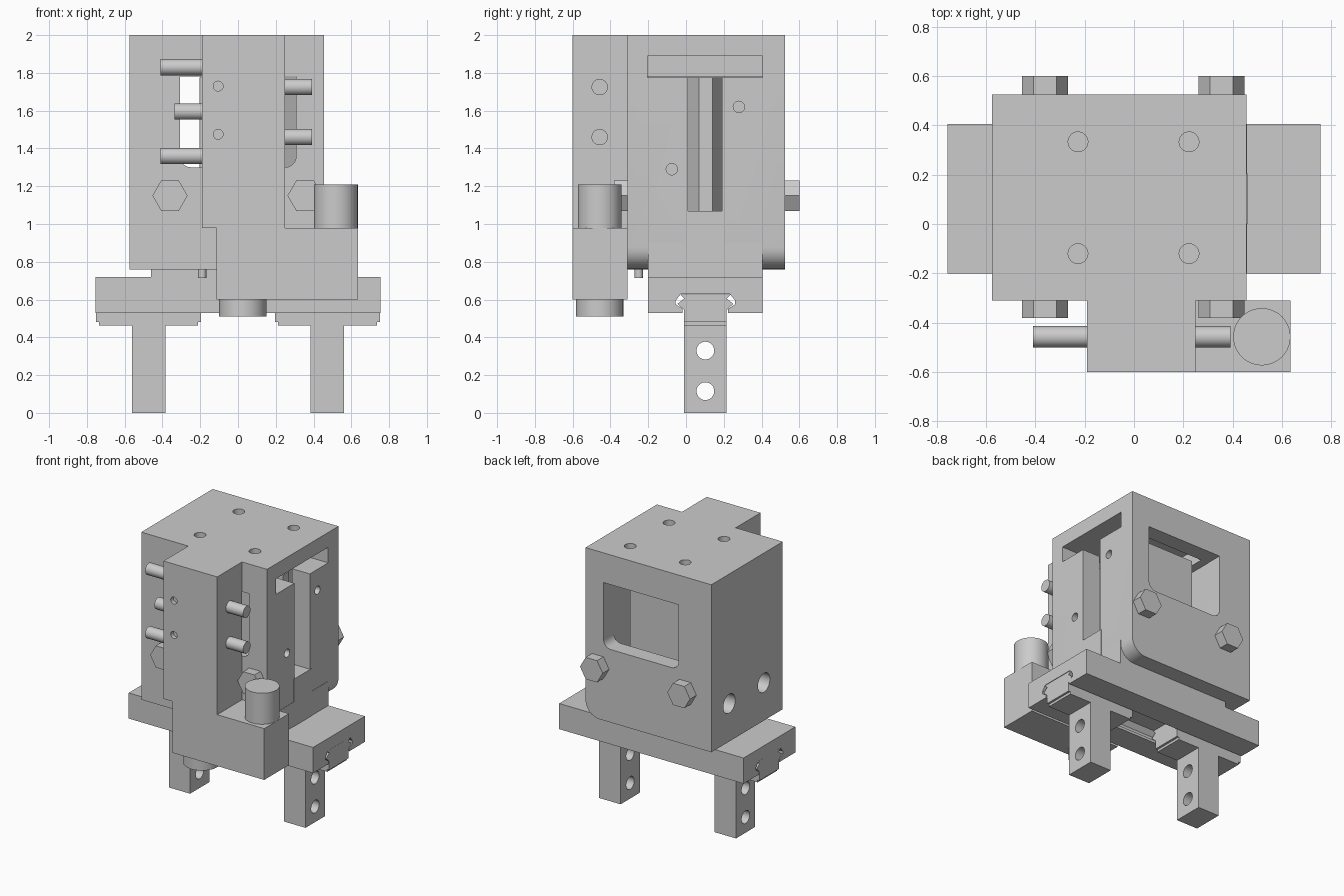
import bpy, bmesh
from math import cos, sin, pi, radians
from mathutils import Vector

if "Cube" in bpy.data.objects:
    bpy.data.objects.remove(bpy.data.objects["Cube"])


def prism(name, pts, lo, hi, axis):
    """Extrude a 2D outline along an axis. Outline axes: x->(y,z), y->(x,z), z->(x,y)."""
    def place(a, b, t):
        return {'x': (t, a, b), 'y': (a, t, b), 'z': (a, b, t)}[axis]
    bm = bmesh.new()
    low = [bm.verts.new(place(a, b, lo)) for a, b in pts]
    top = [bm.verts.new(place(a, b, hi)) for a, b in pts]
    bm.faces.new(low)
    bm.faces.new(top)
    n = len(pts)
    for i in range(n):
        j = (i + 1) % n
        bm.faces.new((low[i], low[j], top[j], top[i]))
    bmesh.ops.recalc_face_normals(bm, faces=bm.faces[:])
    me = bpy.data.meshes.new(name)
    bm.to_mesh(me)
    bm.free()
    ob = bpy.data.objects.new(name, me)
    bpy.context.collection.objects.link(ob)
    return ob


def box(name, x, y, z):
    return prism(name, [(x[0], y[0]), (x[1], y[0]), (x[1], y[1]), (x[0], y[1])], *z, 'z')


def arc(cx, cy, r, a0, a1, n=8):
    return [(cx + r * cos(radians(a0 + (a1 - a0) * i / n)),
             cy + r * sin(radians(a0 + (a1 - a0) * i / n))) for i in range(n + 1)]


def rod(name, c, r, lo, hi, axis, sides=32):
    ob = prism(name, [(c[0] + r * cos(2 * pi * i / sides), c[1] + r * sin(2 * pi * i / sides))
                      for i in range(sides)], lo, hi, axis)
    if sides > 8:
        smooth(ob)
    return ob


def activate(ob):
    bpy.ops.object.select_all(action='DESELECT')
    ob.select_set(True)
    bpy.context.view_layer.objects.active = ob


def smooth(ob):
    activate(ob)
    bpy.ops.object.shade_smooth_by_angle(angle=radians(30))


def cut(ob, cutters):
    for c in cutters:
        activate(ob)
        m = ob.modifiers.new('cut', 'BOOLEAN')
        m.operation, m.object, m.solver = 'DIFFERENCE', c, 'EXACT'
        bpy.ops.object.modifier_move_to_index(modifier=m.name, index=0)
        bpy.ops.object.modifier_apply(modifier=m.name)
        bpy.data.objects.remove(c)


# Main housing: one rounded lower edge on the right
housing = prism('housing', [(-.575, .76)] + arc(.34, .875, .115, -90, 0) +
                [(.455, 2), (-.575, 2)], -.31, .525, 'y')
window = ([(-.308, 1.78)] + arc(-.248, 1.36, .06, 180, 270) +
          arc(.248, 1.36, .06, 270, 360) + [(.308, 1.78)])
cutters = [
    prism('window_cut', window, -.5, .7, 'y'),
    box('cavity_cut', (-.311, .311), (-.2, .405), (1.0, 1.781)),
    box('top_slot_cut', (-.25, .6), (-.205, .405), (1.775, 1.89)),
    box('groove_cut', (.25, .6), (.01, .19), (1.07, 1.80)),
]
cutters += [rod('top_hole_cut', (x, y), .04, 1.93, 2.1, 'z')
            for x in (-.227, .223) for y in (-.12, .333)]
cutters += [rod('port_cut', (y, 1.04), .07, -.7, -.42, 'x') for y in (-.09, .315)]
cutters += [rod('set_screw_cut', p, .03, .41, .6, 'x') for p in ((-.075, 1.29), (.28, 1.62))]
cut(housing, cutters)
smooth(housing)

# Moving block seen through the windows, and its faceted slider
box('inner_block', (-.205, .205), (-.16, .36), (.95, 1.775))
prism('slider', [(.2, .0), (.32, .07), (.32, .14), (.2, .2)], 1.05, 1.775, 'z')

# Base key joining housing and rail
box('base_key', (-.46, .457), (-.2, .405), (.72, .90))
box('upright_key', (.3, .459), (0, .205), (.72, 1.07))

# Hexagonal bolt heads, front and back
for side, y0, y1 in (('front', -.38, -.30), ('back', .52, .6)):
    for x in (-.36, .355):
        rod(side + '_bolt', (x, 1.15), .093, y0, y1, 'y', 6)

# Front sensor column with wide foot
column = prism('front_column', [(-.19, 2), (-.19, .98), (-.115, .98), (-.115, .6), (.635, .6),
                                (.635, .98), (.25, .98), (.25, 2)], -.6, -.31, 'y')
cut(column, [rod('screw_cut', (-.105, z), .026, -.7, -.57, 'y') for z in (1.475, 1.73)])
smooth(column)
rod('top_cap', (.518, -.457), .116, .97, 1.21, 'z', 48)
rod('bottom_cap', (.025, -.457), .125, .51, .61, 'z', 48)
for x, z in ((-.41, 1.83), (-.335, 1.595), (-.41, 1.36)):
    rod('left_pin', (-.457, z), .043, x, -.17, 'x')
for z in (1.725, 1.46):
    rod('right_pin', (-.457, z), .043, .23, .392, 'x')
rod('stop_pin', (-.19, -.25), .022, .715, .80, 'z', 16)

# Guide rail with a lengthwise grooved slot underneath
half = [(.12, .53), (.12, .55), (.157, .575), (.157, .595), (.13, .63)]
slot = [(.1025 + a, b) for a, b in half] + [(.1025 - a, b) for a, b in reversed(half)]
rail = prism('guide_rail', [(-.2, .53)] + slot[::-1] + [(.405, .53), (.405, .72), (-.2, .72)],
             -.755, .755, 'x')

# Two jaws, each a carriage in the slot with a drilled finger
carriage_half = [(.112, .48), (.112, .545), (.148, .577), (.112, .605), (.135, .628)]
carriage = ([(.1025 + a, b) for a, b in carriage_half] +
            [(.1025 - a, b) for a, b in reversed(carriage_half)])
for side, s in (('left', -1), ('right', 1)):
    def span(a, b):
        return tuple(sorted((s * a, s * b)))
    prism(side + '_carriage', carriage, *span(.195, .753), 'x')
    box(side + '_jaw_plate', span(.212, .737), (-.0095, .2145), (.462, .481))
    finger = box(side + '_jaw_finger', span(.385, .56), (-.01, .215), (0, .465))
    cut(finger, [rod('finger_hole_cut', (.1025, z), .047, *span(.3, .7), 'x')
                 for z in (.115, .33)])
    smooth(finger)
